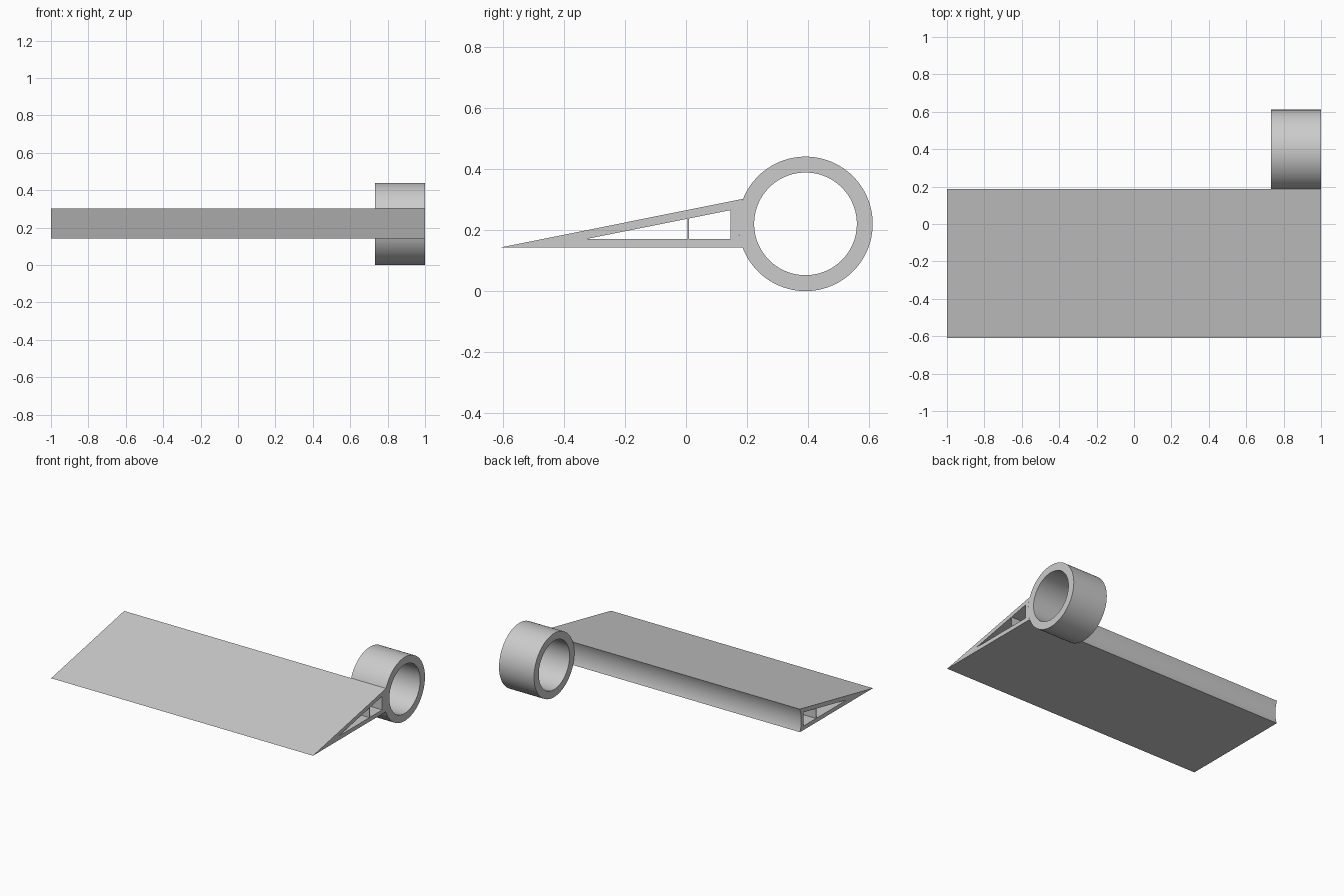
import bpy, bmesh
from math import sin, cos, pi, asin

cube = bpy.data.objects.get("Cube")
if cube:
    bpy.data.objects.remove(cube, do_unlink=True)

grey = bpy.data.materials.new("light grey")
grey.use_nodes = True
grey.diffuse_color = (0.6, 0.6, 0.6, 1)
grey.node_tree.nodes["Principled BSDF"].inputs["Base Color"].default_value = (0.6, 0.6, 0.6, 1)

CY, CZ, OUTER, INNER = 0.391, 0.22, 0.22, 0.168
LOW, HIGH = 0.142, 0.302


def arc(radius, start, end, steps):
    """Points along an arc about the ring axis, in (y, z)."""
    angles = [start + (end - start) * i / steps for i in range(steps + 1)]
    return [(CY + radius * cos(a), CZ + radius * sin(a)) for a in angles]


def extrusion(name, loops, x0, x1):
    """Fill an outline with holes, then extrude it along x."""
    bm = bmesh.new()
    edges = []
    for loop in loops:
        vs = [bm.verts.new((x0, y, z)) for y, z in loop]
        edges += [bm.edges.new((vs[i - 1], vs[i])) for i in range(len(vs))]
    bmesh.ops.triangle_fill(bm, edges=edges, use_beauty=True)
    res = bmesh.ops.extrude_face_region(bm, geom=bm.faces[:], use_keep_orig=True)
    moved = [g for g in res["geom"] if isinstance(g, bmesh.types.BMVert)]
    bmesh.ops.translate(bm, verts=moved, vec=(x1 - x0, 0, 0))
    bmesh.ops.recalc_face_normals(bm, faces=bm.faces[:])
    mesh = bpy.data.meshes.new(name)
    bm.to_mesh(mesh)
    bm.free()
    mesh.materials.append(grey)
    obj = bpy.data.objects.new(name, mesh)
    bpy.context.collection.objects.link(obj)
    bpy.ops.object.select_all(action="DESELECT")
    obj.select_set(True)
    bpy.context.view_layer.objects.active = obj
    bpy.ops.object.shade_smooth_by_angle(angle=pi / 6)
    return obj


# Wedge plate: concave back edge, two channels separated by a thin rib
def slope(y):
    return 0.17 + 0.2 * (y + 0.328)


back = arc(OUTER, pi + asin((CZ - LOW) / OUTER), pi - asin((HIGH - CZ) / OUTER), 16)
front_channel = [(-0.328, 0.17), (0.005, 0.17), (0.005, slope(0.005))]
rear_channel = [(0.01, 0.17), (0.145, 0.17), (0.145, slope(0.145)), (0.01, slope(0.01))]
extrusion("wedge_plate", [[(-0.61, LOW)] + back, front_channel, rear_channel], -1, 1)

# Hinge ring at the left end of the back edge
outer = arc(OUTER, 0, 2 * pi, 96)[:-1]
inner = arc(INNER, 0, 2 * pi, 96)[:-1]
extrusion("hinge_ring", [outer, inner], 0.733, 1)
